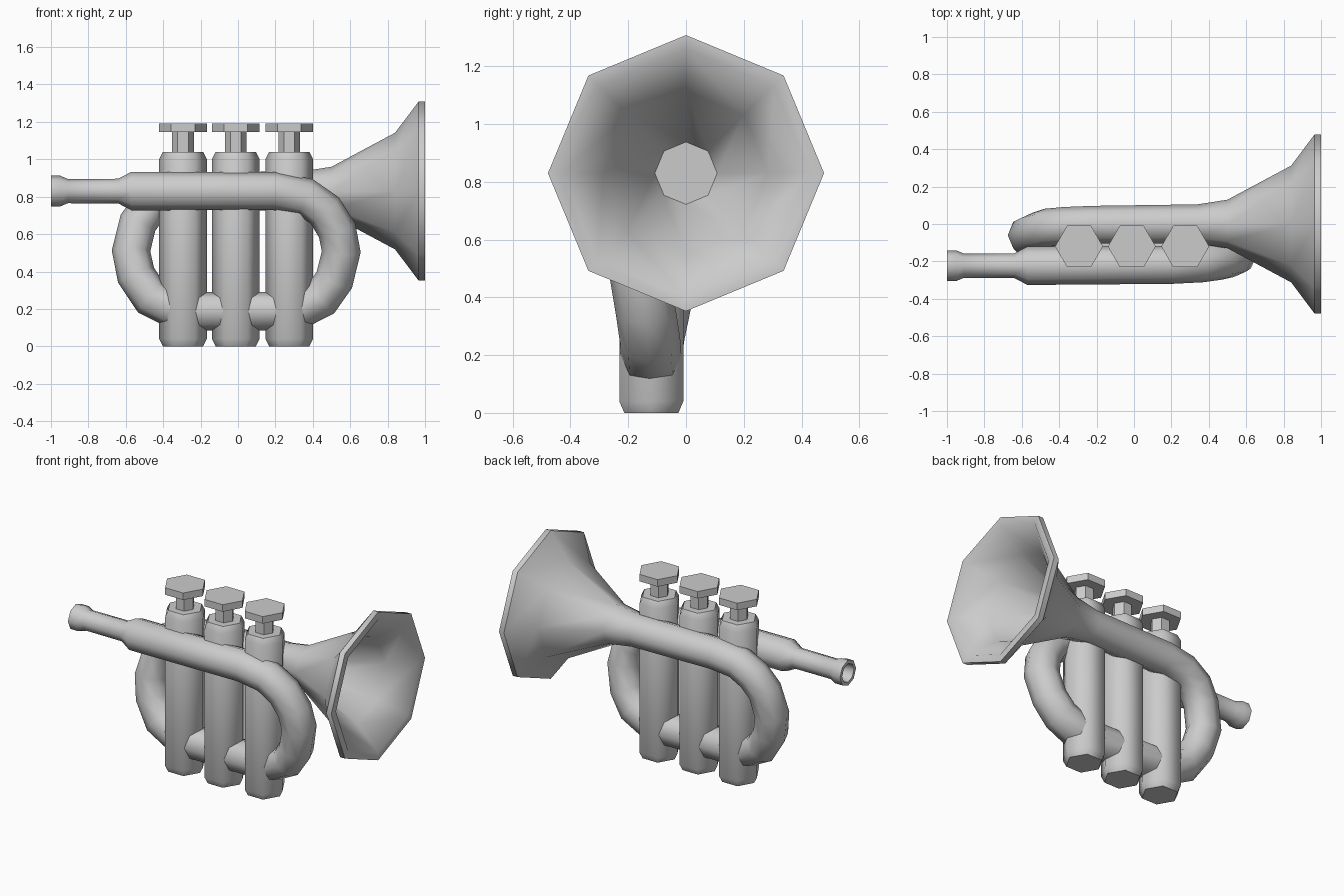
import bpy, bmesh, math
from mathutils import Vector

if "Cube" in bpy.data.objects:
    bpy.data.objects.remove(bpy.data.objects["Cube"])


def loft(name, rings, sides, smooth_angle=None):
    """Skin polygon rings given as (centre, radius, direction); ends are capped."""
    bm = bmesh.new()
    loops = []
    for c, r, t in rings:
        y = Vector((0, 1, 0))
        s = (y - t * y.dot(t)).normalized()
        n = t.cross(s)
        loops.append([bm.verts.new(c + r * (math.cos(a) * n + math.sin(a) * s))
                      for a in (2 * math.pi * i / sides for i in range(sides))])
    for a, b in zip(loops, loops[1:]):
        for i in range(sides):
            j = (i + 1) % sides
            bm.faces.new((a[i], a[j], b[j], b[i]))
    bm.faces.new(loops[0])
    bm.faces.new(loops[-1])
    bmesh.ops.recalc_face_normals(bm, faces=bm.faces)
    if smooth_angle:
        for f in bm.faces:
            f.smooth = len(f.verts) == 4
        for e in bm.edges:
            e.smooth = e.calc_face_angle() < math.radians(smooth_angle)
    me = bpy.data.meshes.new(name)
    bm.to_mesh(me)
    bm.free()
    ob = bpy.data.objects.new(name, me)
    bpy.context.collection.objects.link(ob)
    return ob


def upright(x, profile):
    return [(Vector((x, -0.12, z)), r, Vector((0, 0, 1))) for r, z in profile]


# Valves: rounded casing, stem and flat finger button
for i, x in enumerate((-0.294, -0.012, 0.274), 1):
    loft(f"valve_casing_{i}", upright(x, [(0.108, 0), (0.128, 0.04), (0.128, 1.0), (0.108, 1.04)]), 6, 70)
    loft(f"valve_stem_{i}", upright(x, [(0.058, 1.03), (0.058, 1.15)]), 6)
    loft(f"valve_button_{i}", upright(x, [(0.128, 1.145), (0.128, 1.19)]), 6)

# Wound tube, from mouthpiece through both bends to the bell lip: x, y, z, radius
path = [
    (-1.0, -0.223, 0.83, 0.082), (-0.95, -0.223, 0.83, 0.082),
    (-0.91, -0.223, 0.83, 0.065), (-0.64, -0.223, 0.83, 0.066),
    (-0.57, -0.223, 0.83, 0.103), (0.2, -0.218, 0.83, 0.102),
    (0.36, -0.21, 0.80, 0.102), (0.465, -0.195, 0.725, 0.103),
    (0.53, -0.18, 0.62, 0.104), (0.552, -0.165, 0.505, 0.104),
    (0.515, -0.14, 0.355, 0.104), (0.445, -0.125, 0.255, 0.105),
    (0.31, -0.12, 0.187, 0.105), (-0.32, -0.12, 0.187, 0.105),
    (-0.465, -0.11, 0.26, 0.105), (-0.545, -0.085, 0.38, 0.104),
    (-0.572, -0.06, 0.51, 0.103), (-0.535, -0.04, 0.66, 0.102),
    (-0.47, -0.02, 0.75, 0.102), (-0.37, -0.01, 0.81, 0.101),
    (-0.22, -0.004, 0.83, 0.101), (0.34, 0, 0.83, 0.105),
    (0.5, 0, 0.83, 0.13), (0.84, 0, 0.83, 0.312),
    (0.965, 0, 0.83, 0.478), (1.0, 0, 0.83, 0.478),
]
X = Vector((1, 0, 0))
pts = [Vector(p[:3]) for p in path]
dirs = [(b - a).normalized() for a, b in zip(pts, pts[1:])]
tangents = [X] + [(a + b).normalized() for a, b in zip(dirs, dirs[1:])] + [X]
tube = [(p, q[3], t) for p, q, t in zip(pts, path, tangents)]

# Hollow insides of the mouthpiece and the bell
cup = [(Vector((x, -0.223, 0.83)), r, X) for x, r in ((-0.92, 0.045), (-1.0, 0.06))]
flare = [(Vector((x, 0, 0.83)), r, X) for x, r in ((1.0, 0.43), (0.85, 0.285), (0.5, 0.108))]
loft("trumpet_tube_and_bell", cup + tube + flare, 8, 50)
